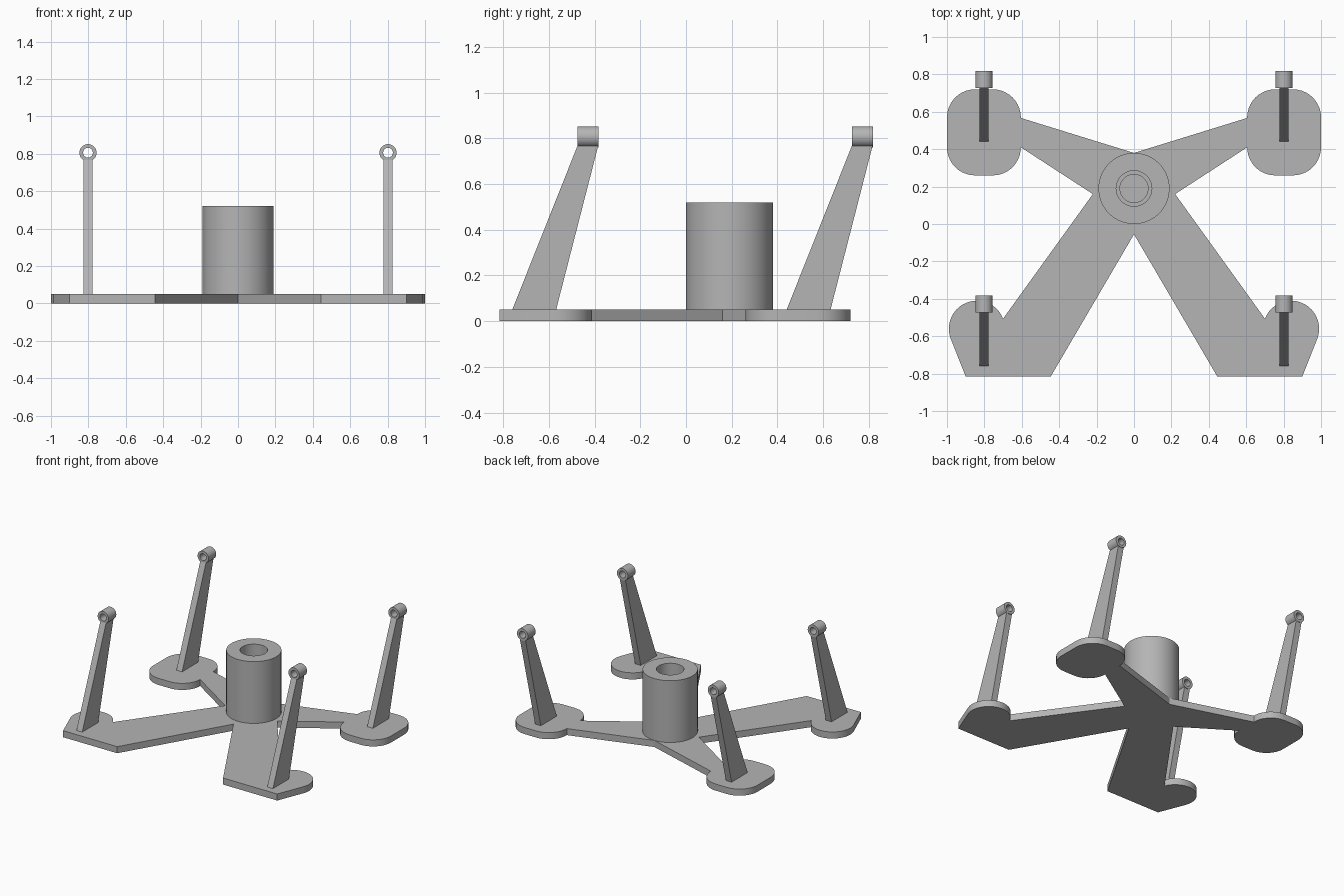
import bpy, bmesh, math
from mathutils import Vector

if "Cube" in bpy.data.objects:
    bpy.data.objects.remove(bpy.data.objects["Cube"])

grey = bpy.data.materials.new("plain grey")
grey.diffuse_color = (0.46, 0.46, 0.46, 1)
grey.use_nodes = True
grey.node_tree.nodes["Principled BSDF"].inputs["Base Color"].default_value = grey.diffuse_color


def finish(name, bm, smooth=True):
    bmesh.ops.remove_doubles(bm, verts=bm.verts, dist=1e-5)
    bmesh.ops.recalc_face_normals(bm, faces=bm.faces)
    mesh = bpy.data.meshes.new(name)
    bm.to_mesh(mesh)
    bm.free()
    mesh.materials.append(grey)
    ob = bpy.data.objects.new(name, mesh)
    bpy.context.collection.objects.link(ob)
    if smooth:
        bpy.ops.object.select_all(action='DESELECT')
        ob.select_set(True)
        bpy.context.view_layer.objects.active = ob
        bpy.ops.object.shade_smooth_by_angle(angle=math.radians(30))
    return ob


def prism(name, points, offset, smooth=True):
    """Extrude a closed outline along an offset."""
    bm = bmesh.new()
    face = bm.faces.new([bm.verts.new(p) for p in points])
    ext = bmesh.ops.extrude_face_region(bm, geom=[face], use_keep_orig=True)
    moved = [g for g in ext["geom"] if isinstance(g, bmesh.types.BMVert)]
    bmesh.ops.translate(bm, verts=moved, vec=Vector(offset))
    return finish(name, bm, smooth)


def lathe(name, profile, centre, axis, closed=True, steps=64):
    """Revolve (radius, height) points about the z or y axis."""
    bm = bmesh.new()
    rings = []
    for r, h in profile:
        ring = []
        for i in range(steps):
            a = 2 * math.pi * i / steps
            u, v = r * math.cos(a), r * math.sin(a)
            p = (u, v, h) if axis == 'z' else (u, h, v)
            ring.append(bm.verts.new(Vector(p) + Vector(centre)))
        rings.append(ring)
    count = len(rings) if closed else len(rings) - 1
    for k in range(count):
        a, b = rings[k], rings[(k + 1) % len(rings)]
        for i in range(steps):
            j = (i + 1) % steps
            bm.faces.new((a[i], a[j], b[j], b[i]))
    if not closed:
        bm.faces.new(rings[0])
        bm.faces.new(rings[-1])
    return finish(name, bm)


def arc(cx, cy, r, start, end, n=10):
    return [(cx + r * math.cos(math.radians(start + (end - start) * i / n)),
             cy + r * math.sin(math.radians(start + (end - start) * i / n)))
            for i in range(n + 1)]


# Base plate: right half of the outline, clockwise, then mirrored
half = [(0, 0.38), (0.605, 0.567)]
half += arc(0.755, 0.57, 0.15, 180, 90)
half += arc(0.85, 0.57, 0.15, 90, 0)
half += arc(0.85, 0.41, 0.15, 0, -90)
half += arc(0.755, 0.41, 0.15, -90, -180)
half += [(0.22, 0.16)]
half += arc(0.84, -0.56, 0.15, 159, -20, 20)
half += [(0.90, -0.815), (0.445, -0.815), (0, -0.055)]
outline = half + [(-x, y) for x, y in half[-2:0:-1]]
prism("base_plate", [(x, y, 0) for x, y in outline], (0, 0, 0.05))

# Central hub with a stepped blind bore
lathe("hub", [(0.19, 0.05), (0.19, 0.52), (0.095, 0.52), (0.095, 0.12),
              (0.075, 0.12), (0.075, 0.055)], (0, 0.19, 0), 'z', closed=False)

# Four leaning posts, each with an eyelet tube on top
for side, x in (("left", -0.802), ("right", 0.802)):
    for end, dy in (("back", 0), ("front", -1.2)):
        leg = [(0.44, 0.05), (0.632, 0.05), (0.817, 0.771), (0.727, 0.771)]
        prism(f"{end}_{side}_post", [(x - 0.024, y + dy, z) for y, z in leg],
              (0.048, 0, 0), smooth=False)
        lathe(f"{end}_{side}_eyelet",
              [(0.046, 0.726), (0.046, 0.818), (0.026, 0.818), (0.026, 0.726)],
              (x, dy, 0.806), 'y', steps=40)
